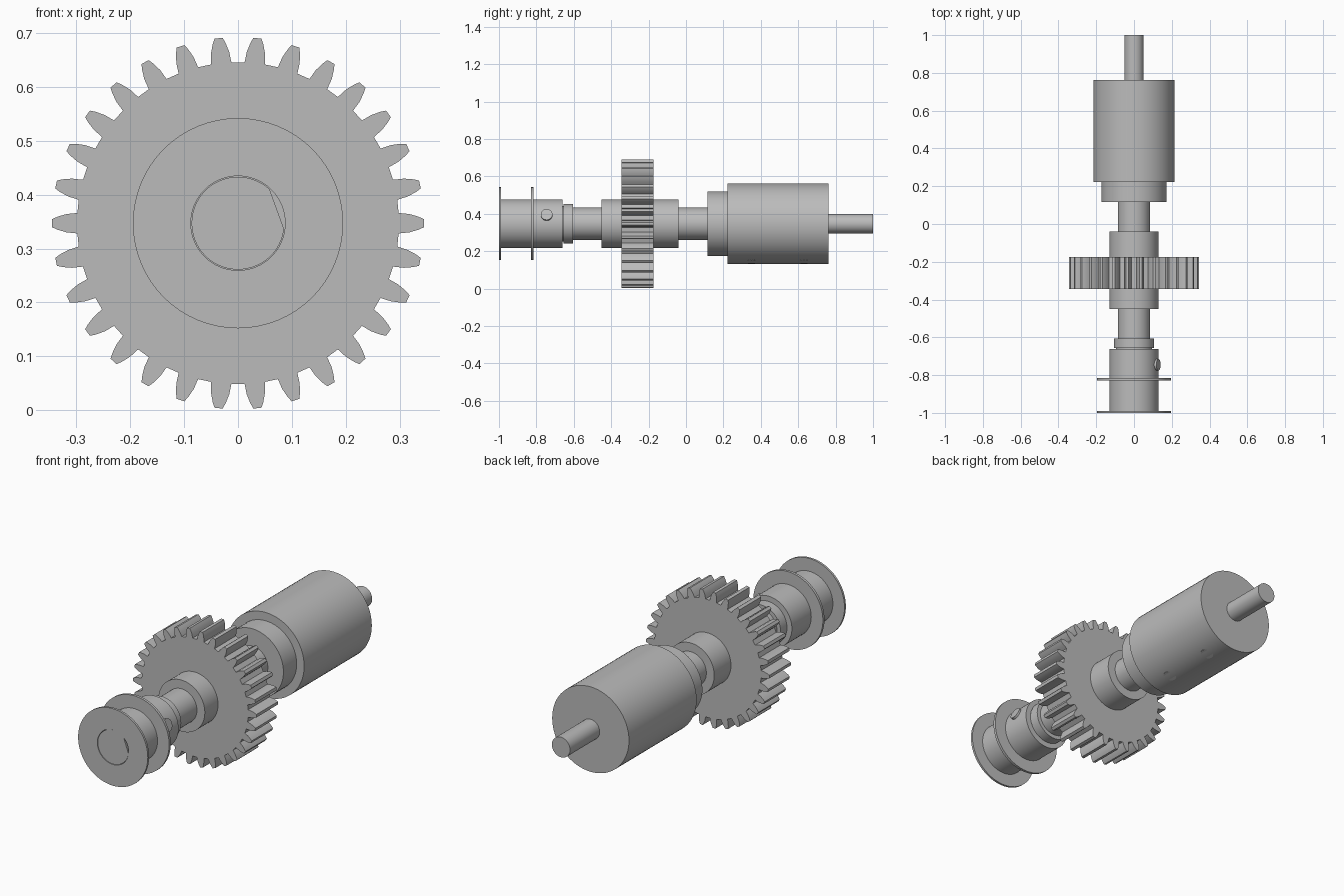
import bpy, bmesh, math
from mathutils import Matrix, Vector

cube = bpy.data.objects.get("Cube")
if cube:
    bpy.data.objects.remove(cube, do_unlink=True)

AXIS_Z = 0.347
SEGMENTS = 64
SCREW_ANGLE = math.radians(20)

metal = bpy.data.materials.new("grey_metal")
metal.use_nodes = True
GREY = (0.5, 0.5, 0.5, 1)
metal.diffuse_color = GREY
metal.node_tree.nodes["Principled BSDF"].inputs["Base Color"].default_value = GREY


def add_object(name, bm):
    bmesh.ops.recalc_face_normals(bm, faces=bm.faces)
    mesh = bpy.data.meshes.new(name)
    bm.to_mesh(mesh)
    bm.free()
    mesh.materials.append(metal)
    obj = bpy.data.objects.new(name, mesh)
    bpy.context.collection.objects.link(obj)
    bpy.ops.object.select_all(action="DESELECT")
    obj.select_set(True)
    bpy.context.view_layer.objects.active = obj
    bpy.ops.object.shade_smooth_by_angle(angle=math.radians(25))
    return obj


def prism(name, outline, y0, y1):
    """Extrude an (x, z) outline about the axis from y0 to y1."""
    bm = bmesh.new()
    face = bm.faces.new([bm.verts.new((x, y0, AXIS_Z + z)) for x, z in outline])
    solid = bmesh.ops.extrude_face_region(bm, geom=[face], use_keep_orig=True)
    moved = [g for g in solid["geom"] if isinstance(g, bmesh.types.BMVert)]
    bmesh.ops.translate(bm, verts=moved, vec=(0, y1 - y0, 0))
    return add_object(name, bm)


def circle(radius, start=0.0, end=2 * math.pi, closed=True):
    count = SEGMENTS if closed else SEGMENTS - 1
    return [(radius * math.cos(start + (end - start) * i / count),
             radius * math.sin(start + (end - start) * i / count))
            for i in range(SEGMENTS)]


def lathe(name, profile):
    """Turn a closed (y, radius) ring profile around the shaft axis."""
    bm = bmesh.new()
    rings = []
    for i in range(SEGMENTS):
        a = 2 * math.pi * i / SEGMENTS
        rings.append([bm.verts.new((r * math.cos(a), y, AXIS_Z + r * math.sin(a)))
                      for y, r in profile])
    for i, ring in enumerate(rings):
        after = rings[(i + 1) % SEGMENTS]
        for j in range(len(profile)):
            k = (j + 1) % len(profile)
            bm.faces.new((ring[j], ring[k], after[k], after[j]))
    return add_object(name, bm)


def screw(name, y, angle, radius, inner, outer):
    """Radial set screw with a small chamfer on the outer end."""
    direction = Vector((math.cos(angle), 0, math.sin(angle)))
    centre = Vector((0, y, AXIS_Z)) + direction * (inner + outer) / 2
    turn = direction.to_track_quat("Z", "Y").to_matrix().to_4x4()
    bm = bmesh.new()
    bmesh.ops.create_cone(bm, cap_ends=True, segments=32, radius1=radius,
                          radius2=radius, depth=outer - inner,
                          matrix=Matrix.Translation(centre) @ turn)
    return add_object(name, bm)


# Main shaft: D-shaped front end, round the rest of the way
SHAFT_R = 0.086
half_flat = math.radians(27)
d_outline = circle(SHAFT_R, SCREW_ANGLE + half_flat,
                   SCREW_ANGLE + 2 * math.pi - half_flat, closed=False)
prism("shaft_flat_end", d_outline, -0.998, -0.63)
prism("main_shaft", circle(SHAFT_R), -0.63, 0.13)

# Pulley with two flanges and an open bore
BORE, HUB, FLANGE = 0.0875, 0.13, 0.195
lathe("pulley", [
    (-1.0, BORE), (-1.0, FLANGE), (-0.989, FLANGE), (-0.989, HUB),
    (-0.829, HUB), (-0.829, FLANGE), (-0.816, FLANGE), (-0.816, HUB),
    (-0.661, HUB), (-0.661, BORE)])
screw("pulley_screw", -0.745, math.radians(21), 0.031, 0.095, 0.139)

# Retaining collar behind the pulley
lathe("collar_neck", [(-0.665, BORE), (-0.665, 0.095), (-0.65, 0.095), (-0.65, BORE)])
prism("collar", circle(0.106), -0.656, -0.605)

# Spur gear and its hub
TEETH = 30
flank = [(0.298, -0.019), (0.318, -0.017), (0.335, -0.012), (0.345, -0.0075)]
tooth = flank + [(r, -t) for r, t in reversed(flank)]
gear_outline = []
for i in range(TEETH):
    a = 2 * math.pi * i / TEETH
    gear_outline += [(r * math.cos(a) - t * math.sin(a),
                      r * math.sin(a) + t * math.cos(a)) for r, t in tooth]
prism("spur_gear", gear_outline, -0.345, -0.174)
prism("gear_hub", circle(HUB), -0.451, -0.04)

# Large coupling body with its stepped nose and rear shaft
prism("coupling_nose", circle(0.173), 0.116, 0.225)
prism("coupling_body", circle(0.215), 0.222, 0.763)
prism("rear_shaft", circle(0.051), 0.75, 1.0)
for name, y in (("front", 0.35), ("rear", 0.63)):
    screw("coupling_screw_" + name, y, math.radians(-72), 0.031, 0.15, 0.2142)
